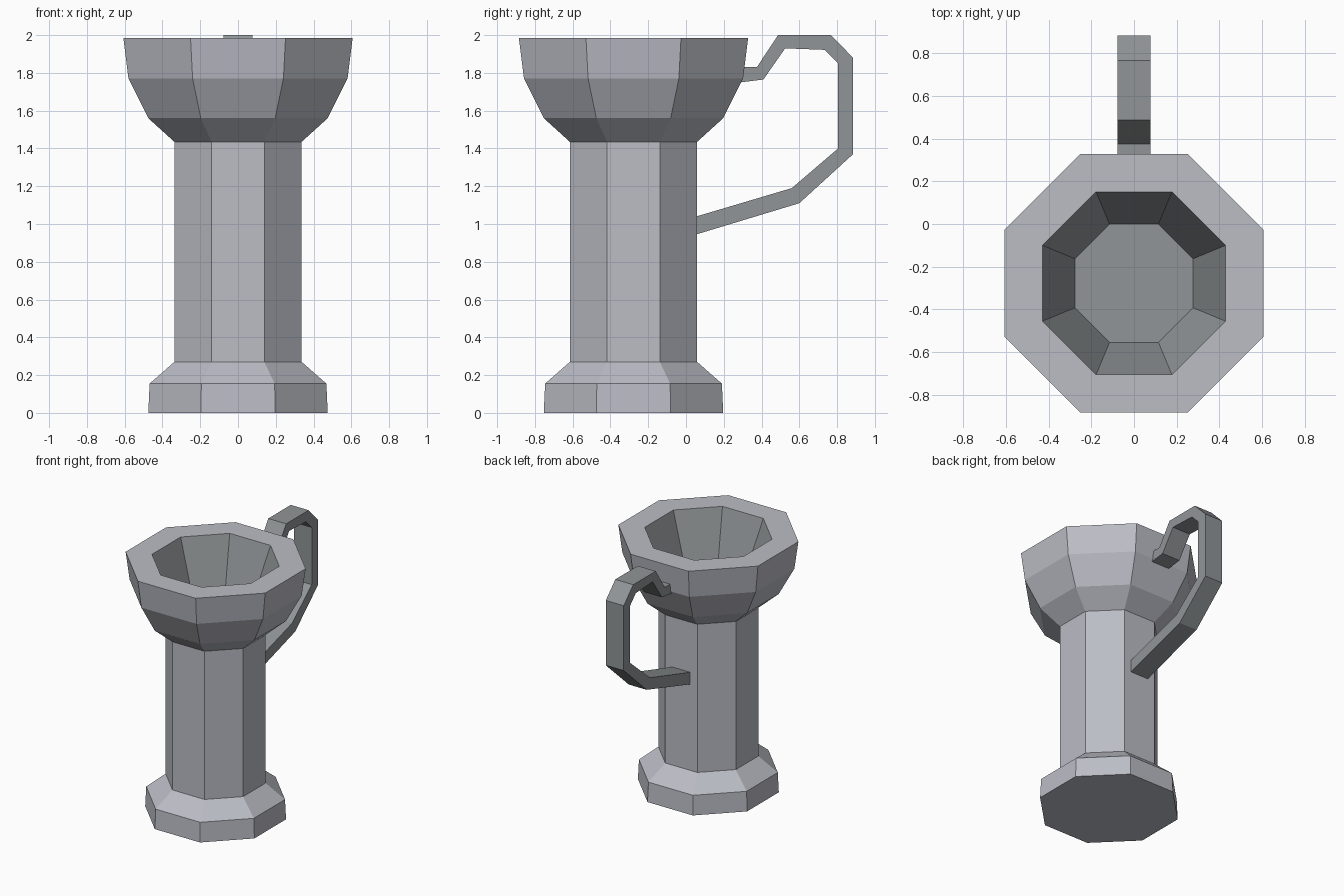
import bpy, bmesh, math

if "Cube" in bpy.data.objects:
    bpy.data.objects.remove(bpy.data.objects["Cube"])

SIDES = 8
CY = -0.278          # the body axis sits forward of the origin
K = 1 / math.cos(math.pi / SIDES)


def material(name, rgb):
    m = bpy.data.materials.new(name)
    m.diffuse_color = (*rgb, 1)
    m.use_nodes = True
    m.node_tree.nodes["Principled BSDF"].inputs["Base Color"].default_value = m.diffuse_color
    return m


def finish(bm, name, mats):
    bmesh.ops.recalc_face_normals(bm, faces=bm.faces)
    mesh = bpy.data.meshes.new(name)
    bm.to_mesh(mesh)
    bm.free()
    ob = bpy.data.objects.new(name, mesh)
    bpy.context.collection.objects.link(ob)
    for m in mats:
        mesh.materials.append(m)
    return ob


light_grey = material("light_grey", (0.50, 0.51, 0.56))
dark_grey = material("dark_grey", (0.28, 0.30, 0.31))

# Body: eight-sided foot, column and hollow bowl (distance to flat side, height)
profile = [(0.475, 0), (0.468, 0.155), (0.337, 0.27), (0.337, 1.435),
           (0.475, 1.56), (0.58, 1.77), (0.607, 1.985),
           (0.429, 1.985), (0.277, 1.56)]
INNER = 7            # rings from here on line the inside of the bowl
bm = bmesh.new()
rings = []
for r, z in profile:
    ring = []
    for i in range(SIDES):
        a = (i + 0.5) * math.tau / SIDES
        ring.append(bm.verts.new((r * K * math.cos(a), CY + r * K * math.sin(a), z)))
    rings.append(ring)
for n, (lo, hi) in enumerate(zip(rings, rings[1:])):
    for i in range(SIDES):
        j = (i + 1) % SIDES
        f = bm.faces.new((lo[i], lo[j], hi[j], hi[i]))
        f.material_index = int(n >= INNER)
bm.faces.new(rings[0])
bm.faces.new(rings[-1]).material_index = 1
finish(bm, "tankard_body", [light_grey, dark_grey])

# Handle: flat strap between an outer and an inner outline (y, z)
outer = [(0.30, 1.83), (0.375, 1.83), (0.487, 2.0), (0.767, 2.0),
         (0.885, 1.88), (0.885, 1.37), (0.60, 1.11), (0.055, 0.945)]
inner = [(0.29, 1.75), (0.41, 1.765), (0.525, 1.93), (0.735, 1.922),
         (0.805, 1.85), (0.805, 1.40), (0.56, 1.19), (0.055, 1.04)]
W = 0.078
bm = bmesh.new()
sections = [[bm.verts.new((x, y, z)) for x, (y, z) in
             ((-W, o), (W, o), (W, i), (-W, i))] for o, i in zip(outer, inner)]
for a, b in zip(sections, sections[1:]):
    for k in range(4):
        m = (k + 1) % 4
        bm.faces.new((a[k], a[m], b[m], b[k]))
bm.faces.new(sections[0])
bm.faces.new(sections[-1])
finish(bm, "handle", [dark_grey])
